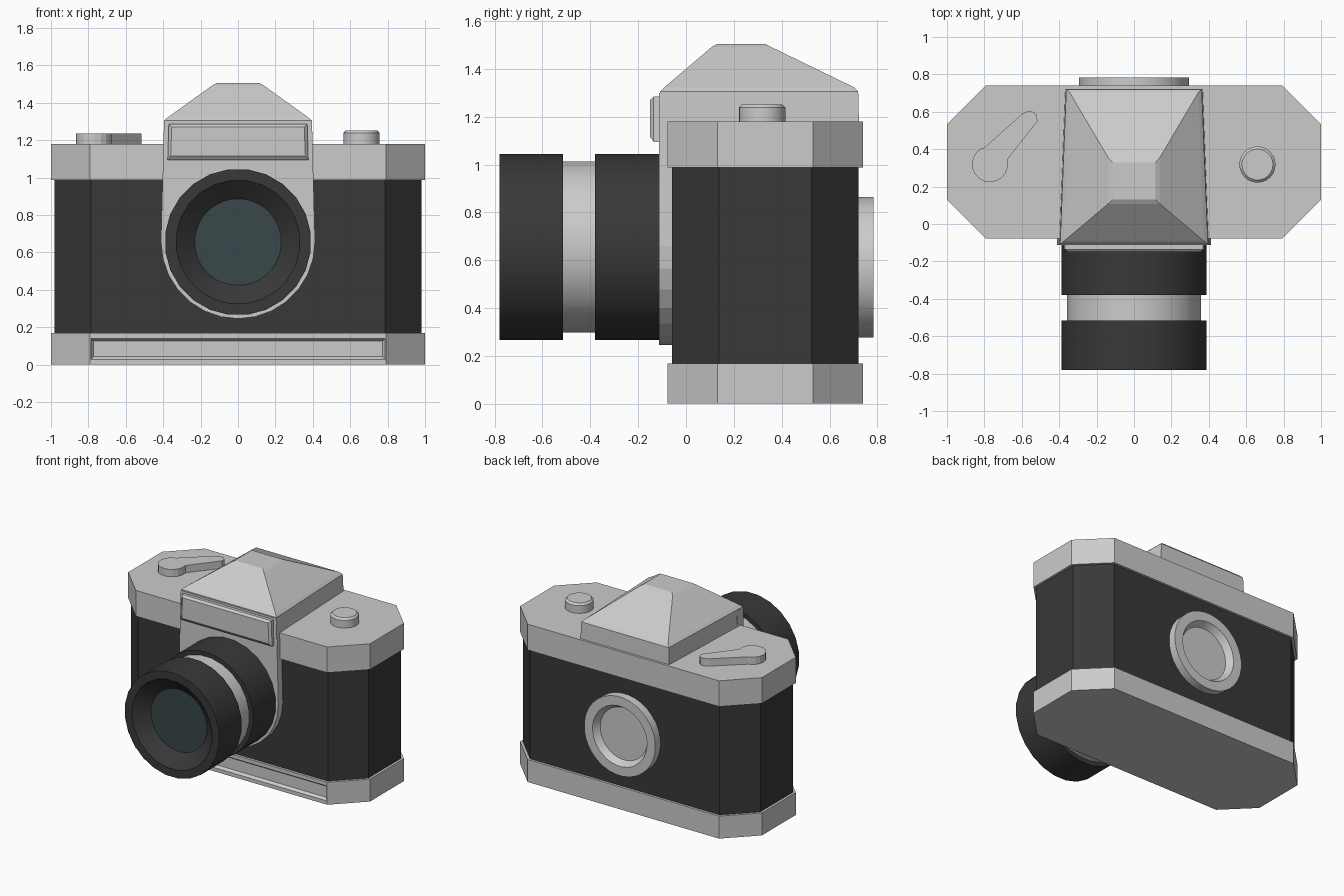
import bpy, bmesh, math
from mathutils import Vector

if "Cube" in bpy.data.objects:
    bpy.data.objects.remove(bpy.data.objects["Cube"])


def material(name, rgb):
    m = bpy.data.materials.new(name)
    m.diffuse_color = (*rgb, 1)
    m.use_nodes = True
    m.node_tree.nodes["Principled BSDF"].inputs["Base Color"].default_value = m.diffuse_color
    return m


black = material("black_leatherette", (0.04, 0.04, 0.04))
teal = material("dark_glass", (0.04, 0.063, 0.066))


def finish(name, bm, mat=None, smooth=False):
    bmesh.ops.recalc_face_normals(bm, faces=bm.faces)
    me = bpy.data.meshes.new(name)
    bm.to_mesh(me)
    bm.free()
    ob = bpy.data.objects.new(name, me)
    bpy.context.collection.objects.link(ob)
    if mat:
        me.materials.append(mat)
    if smooth:
        me.shade_smooth()
        me.set_sharp_from_angle(angle=math.radians(30))
    return ob


def loft(rings):
    """Skin a stack of equal-length closed rings and cap both ends."""
    bm = bmesh.new()
    vs = [[bm.verts.new(p) for p in r] for r in rings]
    n = len(vs[0])
    for a, b in zip(vs, vs[1:]):
        for i in range(n):
            j = (i + 1) % n
            bm.faces.new((a[i], a[j], b[j], b[i]))
    bm.faces.new(vs[0])
    bm.faces.new(vs[-1])
    return bm


def octagon(z, inset=0.0):
    x, y0, y1, c = 1 - inset, -0.077 + inset, 0.74 - inset, 0.208 - inset * 0.6
    return [(-x + c, y0, z), (x - c, y0, z), (x, y0 + c, z), (x, y1 - c, z),
            (x - c, y1, z), (-x + c, y1, z), (-x, y1 - c, z), (-x, y0 + c, z)]


def lathe_y(name, profile, zc, n=24, mat=None):
    """Turn (radius, y) steps about an axis parallel to y."""
    rings = [[(r * math.cos(2 * math.pi * (i + 0.5) / n), y,
               zc + r * math.sin(2 * math.pi * (i + 0.5) / n)) for i in range(n)]
             for r, y in profile]
    return finish(name, loft(rings), mat, True)


# Body: dark middle between two grey octagonal plates
finish("body", loft([octagon(0.15, 0.018), octagon(1.0, 0.018)]), black)
finish("top_plate", loft([octagon(0.987), octagon(1.18)]))

# Bottom plate with a long groove pressed into its front
bm = loft([octagon(0), octagon(0.168)])
bmesh.ops.recalc_face_normals(bm, faces=bm.faces)
front = next(f for f in bm.faces if f.normal.y < -0.99)
bmesh.ops.inset_individual(bm, faces=[front], thickness=0.04)
for v in front.verts:
    v.co.x = math.copysign(0.787, v.co.x)
bmesh.ops.inset_individual(bm, faces=[front], thickness=0.02)
bmesh.ops.translate(bm, verts=front.verts, vec=(0, 0.02, 0))
finish("bottom_plate", bm)


# Viewfinder hump: tapered box with a softened pyramid roof
def hump_ring(z, front_x, back_x, y0, y1):
    return [(-front_x, y0, z), (front_x, y0, z), (back_x, y1, z), (-back_x, y1, z)]


finish("viewfinder_hump", loft([
    hump_ring(1.10, 0.402, 0.37, -0.108, 0.725),
    hump_ring(1.305, 0.395, 0.362, -0.108, 0.72),
    hump_ring(1.322, 0.375, 0.345, -0.092, 0.705),
    hump_ring(1.492, 0.138, 0.138, 0.108, 0.355),
    hump_ring(1.505, 0.115, 0.115, 0.13, 0.33)]))

# Lens mount plate: straight top, round bottom
outline = [(0.395, 1.30), (-0.395, 1.30), (-0.403, 1.0)]
outline += [(0.412 * math.cos(math.pi * (1 + i / 14)),
             0.657 + 0.412 * math.sin(math.pi * (1 + i / 14))) for i in range(15)]
outline += [(0.403, 1.0)]
finish("lens_mount_plate",
       loft([[(x, y, z) for x, z in outline] for y in (-0.112, -0.04)]))


# Front panel on the hump
def panel_ring(y, x, z0, z1):
    return [(-x, y, z0), (x, y, z0), (x - 0.006, y, z1), (-x + 0.006, y, z1)]


finish("front_panel", loft([
    panel_ring(-0.10, 0.376, 1.095, 1.285), panel_ring(-0.135, 0.376, 1.095, 1.285),
    panel_ring(-0.15, 0.36, 1.115, 1.27)]))

# Lens barrel, rear to front
lathe_y("lens_rear_ring", [(0.392, -0.105), (0.392, -0.38)], 0.655, mat=black)
lathe_y("lens_middle_ring", [(0.36, -0.36), (0.36, -0.53)], 0.655)
lathe_y("lens_front_ring", [(0.392, -0.515), (0.392, -0.78), (0.332, -0.78),
                            (0.232, -0.695)], 0.655, mat=black)
lathe_y("lens_glass", [(0.232, -0.68), (0.232, -0.697)], 0.655, n=32, mat=teal)

# Round dished port on the back
lathe_y("back_port", [(0.295, 0.70), (0.295, 0.783), (0.225, 0.783),
                      (0.195, 0.735)], 0.57, n=32)


# Shutter button
def disc(r, z, n=24):
    return [(0.66 + r * math.cos(2 * math.pi * i / n),
             0.318 + r * math.sin(2 * math.pi * i / n), z) for i in range(n)]


finish("shutter_button", loft([disc(0.097, 1.17), disc(0.097, 1.238), disc(0.083, 1.252)]),
       smooth=True)

# Winding lever: round pivot with a tapering arm
pivot = Vector((-0.77, 0.32))
lever = [(-0.677, 0.345), (-0.517, 0.549), (-0.518, 0.58), (-0.54, 0.6),
         (-0.57, 0.602), (-0.602, 0.586), (-0.80, 0.408)]
for i in range(13):
    a = math.radians(120 + i * 230 / 12)
    lever.append(tuple(pivot + 0.096 * Vector((math.cos(a), math.sin(a)))))
finish("winding_lever", loft([[(x, y, z) for x, y in lever] for z in (1.17, 1.235)]))
